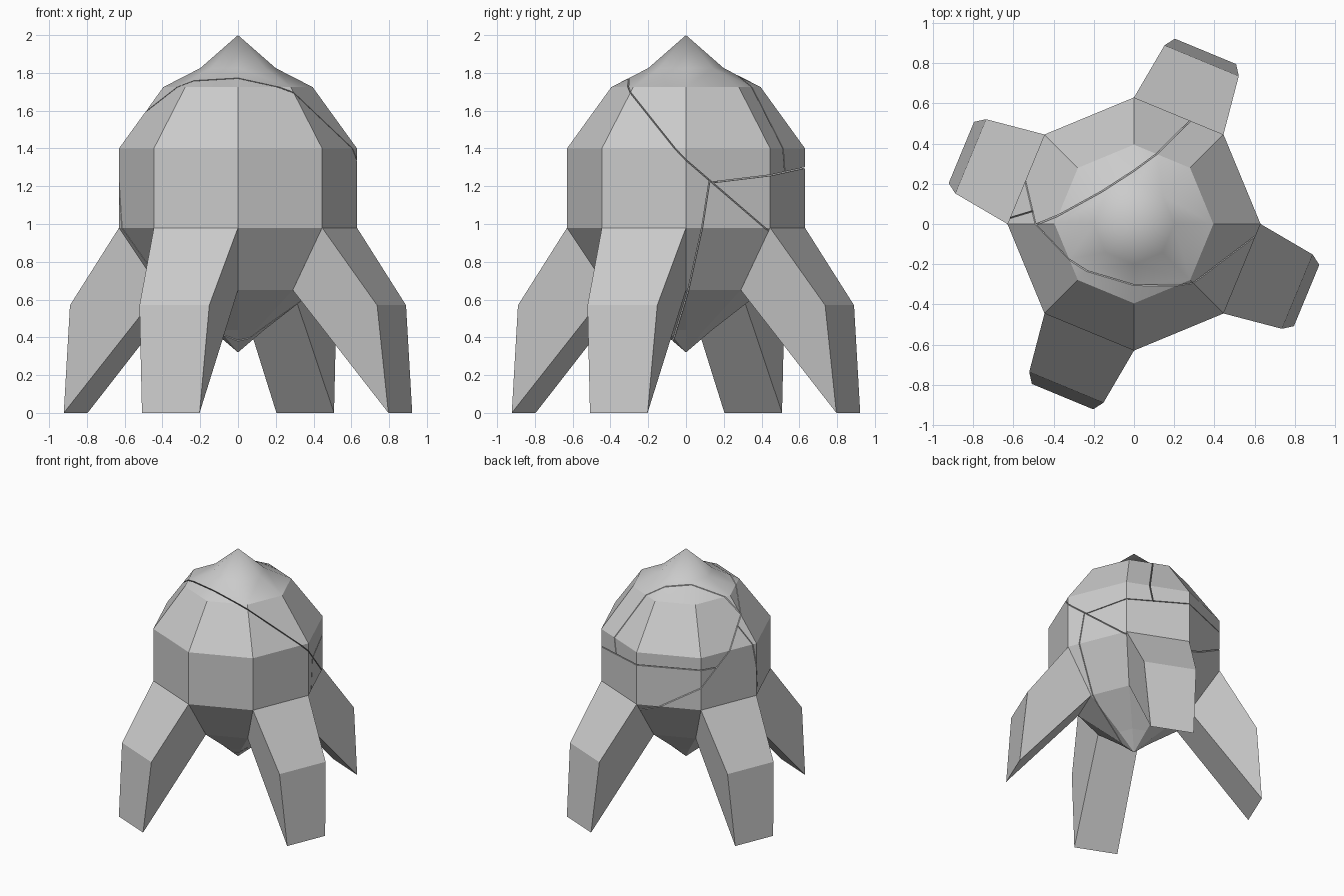
import bpy
import bmesh
from math import sin, cos, pi, radians
from mathutils import Vector, Matrix

cube = bpy.data.objects.get("Cube")
if cube:
    bpy.data.objects.remove(cube)

# Single stone-grey material
stone = bpy.data.materials.new("stone_grey")
stone.use_nodes = True
GREY = (0.6, 0.6, 0.6, 1)
stone.diffuse_color = GREY
stone.node_tree.nodes["Principled BSDF"].inputs["Base Color"].default_value = GREY

SIDES = 8
GAP = 0.006


def add_object(name, bm):
    bmesh.ops.recalc_face_normals(bm, faces=bm.faces)
    mesh = bpy.data.meshes.new(name)
    bm.to_mesh(mesh)
    bm.free()
    mesh.materials.append(stone)
    obj = bpy.data.objects.new(name, mesh)
    bpy.context.collection.objects.link(obj)
    return obj


def lathe(profile, bottom, top):
    """Closed eight-sided body from (radius, z) rings and two tips."""
    bm = bmesh.new()
    rings = []
    for r, z in profile:
        rings.append([bm.verts.new((r * cos(2 * pi * i / SIDES), r * sin(2 * pi * i / SIDES), z))
                      for i in range(SIDES)])
    low, high = bm.verts.new((0, 0, bottom)), bm.verts.new((0, 0, top))
    for i in range(SIDES):
        j = (i + 1) % SIDES
        bm.faces.new((low, rings[0][j], rings[0][i]))
        bm.faces.new((high, rings[-1][i], rings[-1][j]))
        for a, b in zip(rings, rings[1:]):
            bm.faces.new((a[i], a[j], b[j], b[i]))
    # Only the pointed cap is smooth
    for f in bm.faces:
        f.smooth = f.calc_center_median().z > 1.73
    return bm


def split(bm, point, normal):
    """Break a solid along a plane, leaving a hairline gap."""
    halves = []
    normal = Vector(normal).normalized()
    for side in (1, -1):
        part = bm.copy()
        n = normal * side
        bmesh.ops.bisect_plane(part, geom=part.verts[:] + part.edges[:] + part.faces[:],
                               plane_co=Vector(point) + n * GAP / 2, plane_no=n,
                               clear_inner=True)
        rim = [e for e in part.edges if e.is_boundary]
        bmesh.ops.holes_fill(part, edges=rim, sides=0)
        halves.append(part)
    bm.free()
    return halves


# Cracked body: fractured into shards
body = lathe([(0.14, 0.44), (0.41, 0.65), (0.63, 0.98), (0.63, 1.4),
              (0.395, 1.725), (0.2, 1.825)], 0.32, 2.0)
upper, lower = split(body, (0.3, -0.29, 1.69), (0.05, 0.21, 0.22))
lower_back, lower_front = split(lower, (0.58, 0.12, 1.2), (-0.1, 0.98, -0.16))
crown, back_band = split(upper, (0.5, 0.3, 1.24), (0.05, -0.1, 1))
back_crown, top_crown = split(crown, (0.1, 0.33, 1.78), (-0.5, 0.8, 0.15))
for name, part in (("lower_front_shard", lower_front), ("lower_back_shard", lower_back),
                   ("back_band_shard", back_band), ("back_crown_shard", back_crown),
                   ("top_crown_shard", top_crown)):
    add_object(name, part)


# Wedge-footed legs growing from every second lower panel
def leg(name, angle):
    bm = bmesh.new()
    rows = []
    for dist, half, z in ((0.379, 0.157, 0.65), (0.582, 0.241, 0.98),
                          (0.88, 0.2, 0.57), (0.93, 0.165, 0)):
        rows.append([bm.verts.new((dist, s * half, z)) for s in (-1, 1)])
    inner, hip, knee, foot = rows
    for a, b in ((hip, knee), (knee, foot), (foot, inner)):
        bm.faces.new((a[0], a[1], b[1], b[0]))
    for s in (0, 1):
        bm.faces.new((inner[s], hip[s], knee[s], foot[s]))
    bm.transform(Matrix.Rotation(angle, 4, 'Z'))
    add_object(name, bm)


for i, name in enumerate(("left_leg", "back_leg", "right_leg", "front_leg")):
    leg(name, radians(-22.5 + 90 * i))
